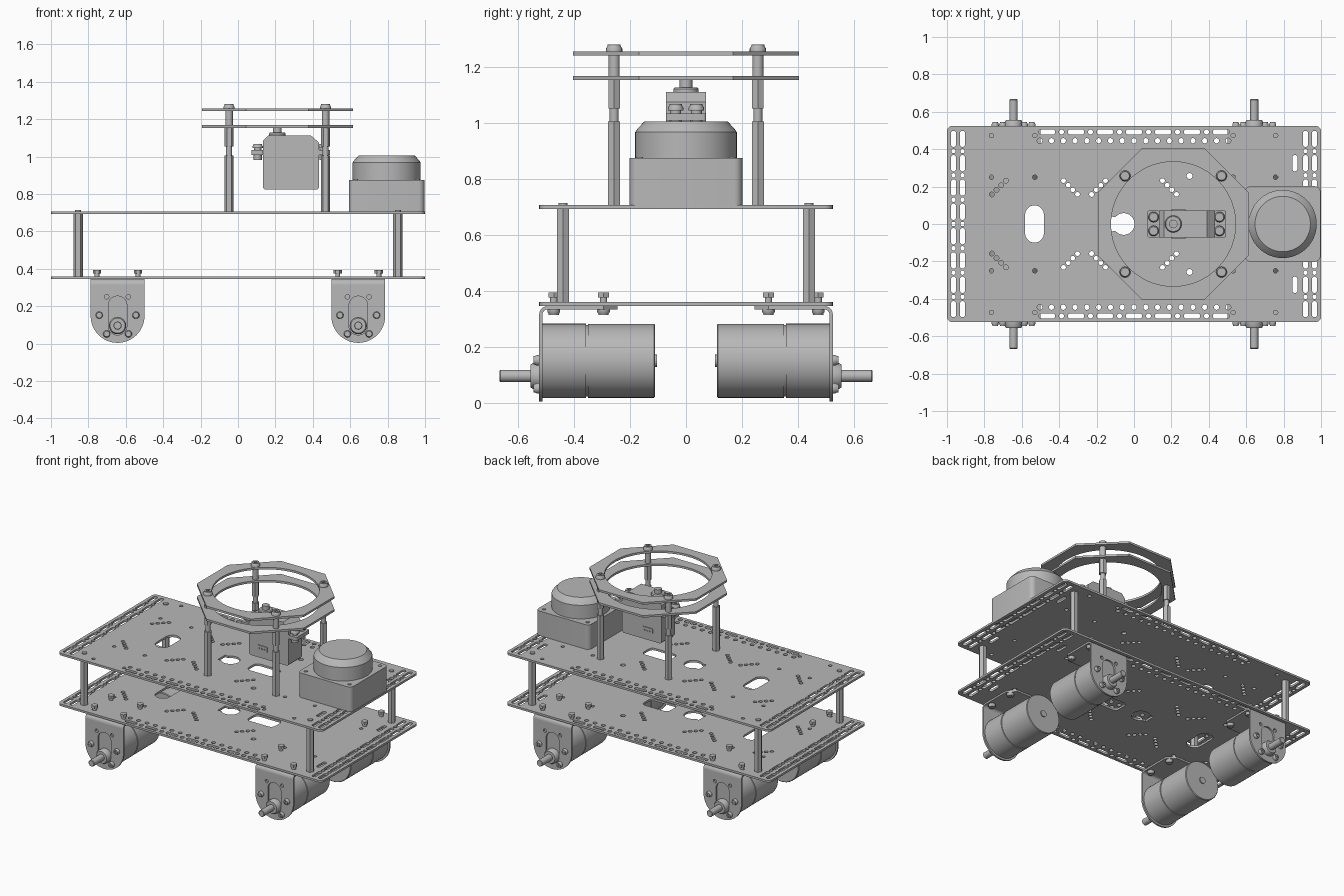
import bpy, bmesh
from math import sin, cos, tau, radians
from mathutils import Matrix, Vector

cube = bpy.data.objects.get("Cube")
if cube:
    bpy.data.objects.remove(cube)

grey = bpy.data.materials.new("plain grey")
grey.use_nodes = True
GREY = (0.48, 0.48, 0.48, 1)
grey.diffuse_color = GREY
grey.node_tree.nodes["Principled BSDF"].inputs["Base Color"].default_value = GREY

UP, DOWN = Vector((0, 0, 1)), Vector((0, 0, -1))
FLAT = Matrix.Identity(4)
FACING_Y = Matrix.Rotation(radians(90), 4, 'X')      # outline (x, z), thickness in y
FACING_X = Matrix(((0, 0, 1, 0), (1, 0, 0, 0), (0, 1, 0, 0), (0, 0, 0, 1)))  # outline (y, z)
parts = []


def add(name, mesh, matrix):
    mesh.materials.clear()
    mesh.materials.append(grey)
    ob = bpy.data.objects.new(name, mesh)
    ob.matrix_world = matrix
    bpy.context.collection.objects.link(ob)
    parts.append(ob)
    return ob


def plate(name, outlines, thick, loc, turn=FLAT):
    """Flat sheet from an outer outline followed by hole outlines."""
    cu = bpy.data.curves.new(name, 'CURVE')
    cu.dimensions, cu.fill_mode, cu.extrude = '2D', 'BOTH', thick / 2
    for pts in outlines:
        sp = cu.splines.new('POLY')
        sp.points.add(len(pts) - 1)
        for p, (x, y) in zip(sp.points, pts):
            p.co = (x, y, 0, 1)
        sp.use_cyclic_u = True
    tmp = bpy.data.objects.new(name + "_outline", cu)
    mesh = bpy.data.meshes.new_from_object(tmp)
    bpy.data.objects.remove(tmp)
    bpy.data.curves.remove(cu)
    return add(name, mesh, Matrix.Translation(loc) @ turn)


def lathe(name, profile, loc, axis=UP, sides=32):
    """Solid turned from (radius, height) pairs along an axis."""
    bm = bmesh.new()
    rings = [[bm.verts.new((r * cos(tau * i / sides), r * sin(tau * i / sides), h))
              for i in range(sides)] for r, h in profile]
    for a, b in zip(rings, rings[1:]):
        for i in range(sides):
            j = (i + 1) % sides
            bm.faces.new((a[i], a[j], b[j], b[i]))
    bm.faces.new(rings[0][::-1])
    bm.faces.new(rings[-1])
    mesh = bpy.data.meshes.new(name)
    bm.to_mesh(mesh)
    bm.free()
    turn = UP.rotation_difference(axis).to_matrix().to_4x4()
    return add(name, mesh, Matrix.Translation(loc) @ turn)


def rod(name, r, length, loc, axis=UP, sides=32):
    return lathe(name, [(r, 0), (r, length)], loc, axis, sides)


def arc(x, y, r, a0, a1, n):
    return [(x + r * cos(radians(a0 + (a1 - a0) * i / n)),
             y + r * sin(radians(a0 + (a1 - a0) * i / n))) for i in range(n + 1)]


def slot(x, y, r, dx=0, dy=0, n=12):
    """Circle, stretched to a slot by dx or dy."""
    pts = []
    for i in range(n):
        a = tau * (i + 0.5) / n
        c, s = cos(a), sin(a)
        pts.append((x + r * c + (dx if c > 0 else -dx), y + r * s + (dy if s > 0 else -dy)))
    return pts


def rounded(x, y, w, h, r):
    pts = []
    for k, (sx, sy) in enumerate(((1, 1), (-1, 1), (-1, -1), (1, -1))):
        pts += arc(x + sx * (w - r), y + sy * (h - r), r, 90 * k, 90 * k + 90, 5)
    return pts


def cross(r, w):
    return [(w, w), (w, r), (-w, r), (-w, w), (-r, w), (-r, -w),
            (-w, -w), (-w, -r), (w, -r), (w, -w), (r, -w), (r, w)]


def screw(name, r, h, loc, axis=UP):
    """Domed head with a cross recess."""
    loc = Vector(loc)
    lathe(name, [(r, 0), (r, .4 * h), (.8 * r, .8 * h)], loc, axis, 20)
    turn = UP.rotation_difference(axis).to_matrix().to_4x4()
    plate(name + "_cross", [slot(0, 0, .8 * r, n=20), cross(.55 * r, .12 * r)],
          .2 * h, loc + axis * (.9 * h), turn)


# Perforated chassis plates
holes = [slot(-.532, 0, .05, dy=.05, n=24),
         arc(-.055, 0, .058, -140, 140, 20) + [(-.125, .04), (-.125, -.04)],
         rounded(.2, 0, .1, .055, .03)]
for x in (-.965, -.917, .917, .965):
    holes.append(slot(x, 0, .012))
    for s in (1, -1):
        holes += [slot(x, s * (.065 + .13 * k), .014, dy=.03) for k in range(4)]
        holes += [slot(x, s * (.13 + .13 * k), .012) for k in range(3)]
for s in (1, -1):
    holes += [slot(-.465 + .155 * k, s * .492, .014, dx=.03) for k in range(7)]
    holes += [slot(-.3875 + .155 * k, s * .492, .014) for k in range(6)]
    holes += [slot(-.504 + .063 * k, s * .445, .014) for k in range(17)]
    for x0, rise in ((-.76, 1), (-.377, -1), (-.227, 1), (.152, -1)):
        holes += [slot(x0 + .025 * k, s * (.195 + rise * (.0245 * k - .037)), .013)
                  for k in range(4)]
    holes += [slot(x, s * y, .012) for x in (-.762, -.53, .53, .757) for y in (.473, .25)]
    holes += [slot(.297, s * .257, .016), slot(.86, s * .325, .014, dy=.03)]
deck = [rounded(0, 0, 1, .525, .03)] + holes
plate("lower_deck", deck, .014, (0, 0, .353))
plate("upper_deck", deck, .014, (0, 0, .7))

# Hexagonal posts between the decks
for x in (-.855, .855):
    for y in (-.44, .44):
        rod("deck_post", .025, .333, (x, y, .36), sides=6)
        rod("deck_post_end", .016, .008, (x, y, .707), sides=12)

# Octagonal rings on posts
CX = .21
octagon = [(.437 * cos(tau * (i + .5) / 8), .437 * sin(tau * (i + .5) / 8)) for i in range(8)]
for name, z in (("lower_ring", 1.161), ("upper_ring", 1.25)):
    plate(name, [octagon, slot(0, 0, .333, n=64)], .014, (CX, 0, z))
for x in (CX - .258, CX + .258):
    for y in (-.257, .257):
        rod("ring_post", .025, .3, (x, y, .707), sides=6)
        rod("ring_post_neck", .016, .05, (x, y, 1.005), sides=16)
        rod("ring_post_top", .024, .101, (x, y, 1.053), sides=6)
        rod("ring_spacer", .02, .075, (x, y, 1.168), sides=16)
        screw("ring_screw", .029, .025, (x, y, 1.257))

# Scanner: square base with a round head
plate("scanner_base", [rounded(0, 0, .202, .202, .03)], .168, (.795, 0, .791))
lathe("scanner_head", [(.182, .875), (.182, .968), (.172, .982), (.148, 1.007)],
      (.795, 0, 0), sides=64)
for x in (-.165, .165):
    for y in (-.165, .165):
        rod("scanner_screw", .012, .004, (.795 + x, y, .875), sides=12)

# Servo hanging inside the rings
body = [(.145, .823), (.423, .823), (.433, .833), (.433, 1.075), (.39, 1.112),
        (.16, 1.112), (.135, 1.085), (.135, .833)]
plate("servo_body", [body], .144, (0, 0, 0), FACING_Y)
lathe("servo_collar", [(.045, 1.11), (.045, 1.122), (.04, 1.128)], (CX, 0, 0))
rod("servo_shaft", .023, .03, (CX, 0, 1.126), sides=20)
for s in (1, -1):
    plate("servo_label", [rounded(.238, .89, .037, .019, .006)]
          + [slot(.238 + .02 * k, .89, .006) for k in (-1, 0, 1)],
          .006, (0, s * .074, 0), FACING_Y)
for x, edge in ((.105, .104), (.457, .461)):
    plate("servo_ear", [rounded(edge, 0, .032, .072, .01)], .025, (0, 0, 1.022))
    for y in (-.037, .037):
        rod("servo_washer", .02, .013, (x, y, 1.034), sides=16)
        screw("servo_screw", .028, .022, (x, y, 1.046))
        rod("servo_screw_nut", .022, .03, (x, y, .983), sides=16)

# Four gear motors with brackets
for cx in (-.644, .643):
    for s in (1, -1):
        out = Vector((0, s, 0))
        upright = [(.144, .316)] + arc(0, .148, .144, 0, -180, 24) + [(-.144, .316)]
        bores = [slot(0, .15, .05, dy=.054, n=24)]
        bores += [slot(k * .058, .25, .012) for k in (-1, 1)]
        plate("motor_bracket", [upright] + bores, .012, (cx, s * .519, 0), FACING_Y)
        bend = arc(.495, .316, .03, 0, 90, 6) + arc(.495, .316, .018, 90, 0, 6)
        plate("bracket_bend", [[(s * y, z) for y, z in bend]], .288, (cx, 0, 0), FACING_X)
        foot = [(-.144, .495), (.144, .495), (.144, .295), (.094, .245),
                (-.094, .245), (-.144, .295)]
        plate("bracket_foot", [[(x, s * y) for x, y in foot]], .012, (cx, 0, .34))

        # Turned motor body, end boss, offset output shaft
        lathe("motor", [(.128, .11), (.132, .114), (.132, .35), (.128, .351), (.128, .357),
                        (.133, .358), (.133, .513)], (cx, 0, .15), out, 48)
        rod("motor_end_boss", .022, .01, (cx, s * .103, .15), out, 20)
        lathe("shaft_boss", [(.046, .512), (.046, .548), (.04, .557)], (cx, 0, .096), out)
        lathe("drive_shaft", [(.022, .55), (.022, .664), (.019, .667)], (cx, 0, .096), out, 20)
        for x, z in ((-.098, .152), (.098, .152), (-.058, .052), (.058, .052)):
            screw("motor_screw", .019, .02, (cx + x, s * .525, z), out)

        # Bolts holding the foot to the lower deck
        for x in (-.11, .11):
            for y in (.473, .295):
                rod("bracket_bolt", .013, .026, (cx + x, s * y, .355), sides=12)
                rod("bracket_nut", .022, .018, (cx + x, s * y, .376), sides=6)
                screw("bracket_bolt_head", .023, .02, (cx + x, s * y, .334), DOWN)

# Smooth the round parts while keeping edges crisp
bpy.ops.object.select_all(action='DESELECT')
for ob in parts:
    ob.select_set(True)
bpy.context.view_layer.objects.active = parts[0]
bpy.ops.object.shade_smooth_by_angle(angle=radians(35))
